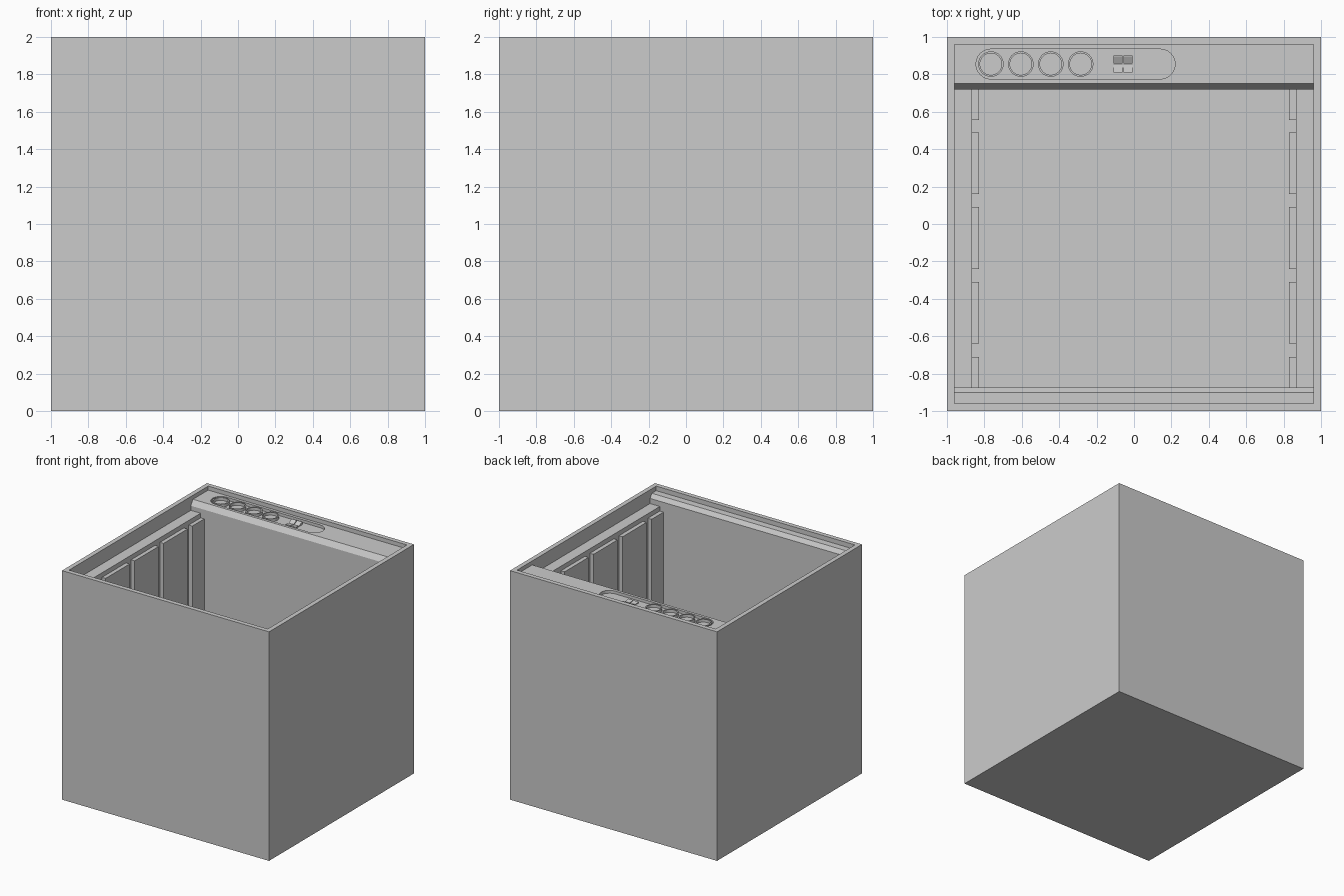
import bpy, bmesh, math

if "Cube" in bpy.data.objects:
    bpy.data.objects.remove(bpy.data.objects["Cube"])


def finish(name, bm):
    bmesh.ops.recalc_face_normals(bm, faces=bm.faces)
    me = bpy.data.meshes.new(name)
    bm.to_mesh(me)
    bm.free()
    ob = bpy.data.objects.new(name, me)
    bpy.context.collection.objects.link(ob)
    return ob


def loft(name, loops, closed=False):
    """Skin a list of equal-length 3D loops; cap the ends or join them up."""
    bm = bmesh.new()
    rings = [[bm.verts.new(p) for p in loop] for loop in loops]
    pairs = list(zip(rings, rings[1:]))
    if closed:
        pairs.append((rings[-1], rings[0]))
    else:
        bm.faces.new(rings[0])
        bm.faces.new(rings[-1])
    for a, b in pairs:
        for i in range(len(a)):
            j = (i + 1) % len(a)
            bm.faces.new((a[i], a[j], b[j], b[i]))
    return finish(name, bm)


def rect(x, y0, y1, z):
    return [(-x, y0, z), (x, y0, z), (x, y1, z), (-x, y1, z)]


def bar_x(name, profile, x0, x1):
    """Extrude a (y, z) profile along x."""
    return loft(name, [[(x, y, z) for y, z in profile] for x in (x0, x1)])


def circle(x, y, r, z, n=32):
    return [(x + r * math.cos(2 * math.pi * i / n),
             y + r * math.sin(2 * math.pi * i / n), z) for i in range(n)]


def stadium(x0, x1, y, r, z, n=12):
    pts = []
    for cx, start in ((x1 - r, -math.pi / 2), (x0 + r, math.pi / 2)):
        for i in range(n + 1):
            a = start + math.pi * i / n
            pts.append((cx + r * math.cos(a), y + r * math.sin(a), z))
    return pts


TOP, LEDGE, FLOOR = 1.965, 1.88, 0.1

# Outer box with thin rim, inner ledge and deep well
loft("tub_body", [
    rect(1, -1, 1, 0), rect(1, -1, 1, 2),
    rect(0.96, -0.96, 0.96, 2), rect(0.96, -0.96, 0.96, LEDGE),
    rect(0.865, -0.875, 0.72, LEDGE), rect(0.865, -0.875, 0.72, FLOOR)])

# Front lip and back control shelf, both with a chamfered inner edge
bar_x("front_lip", [(-0.96, LEDGE), (-0.96, TOP - 0.005), (-0.90, TOP - 0.005),
                    (-0.875, 1.925), (-0.875, LEDGE)], -0.96, 0.96)
shelf = bar_x("control_shelf", [(0.96, LEDGE), (0.96, TOP), (0.75, TOP),
                                (0.72, 1.92), (0.72, LEDGE)], -0.96, 0.96)

# Rounded recess in the shelf
RECESS = TOP - 0.025
cutter = loft("recess_cutter", [stadium(-0.845, 0.22, 0.855, 0.08, z)
                                for z in (RECESS, TOP + 0.05)])
cutter.hide_render = True
cutter.hide_viewport = True
mod = shelf.modifiers.new("recess", 'BOOLEAN')
mod.operation = 'DIFFERENCE'
mod.solver = 'EXACT'
mod.object = cutter

# Round dial rims standing in the recess
for i in range(4):
    x = -0.765 + 0.16 * i
    ring = loft(f"dial_rim_{i + 1}", [
        circle(x, 0.855, 0.068, RECESS - 0.005), circle(x, 0.855, 0.068, TOP),
        circle(x, 0.855, 0.058, TOP), circle(x, 0.855, 0.058, RECESS - 0.005)],
        closed=True)
    for p in ring.data.polygons:
        p.use_smooth = abs(p.normal.z) < 0.5
    ring.data.set_sharp_from_angle(angle=math.radians(40))

# Two rocker switches
for i, x in enumerate((-0.109, -0.056)):
    bar_x(f"rocker_switch_{i + 1}",
          [(0.81, RECESS - 0.005), (0.81, RECESS + 0.012), (0.855, RECESS + 0.005),
           (0.895, TOP), (0.90, TOP), (0.90, RECESS - 0.005)], x, x + 0.047)

# Wall panels, mirrored to both sides
for i, (y0, y1) in enumerate(((-0.875, -0.71), (-0.64, -0.31), (-0.24, 0.09),
                              (0.16, 0.49), (0.555, 0.72))):
    panel = bar_x(f"wall_panel_{i + 1}", [(y0, FLOOR), (y1, FLOOR), (y1, 1.84), (y0, 1.84)],
                  -0.865, -0.83)
    panel.modifiers.new("mirror", 'MIRROR')
